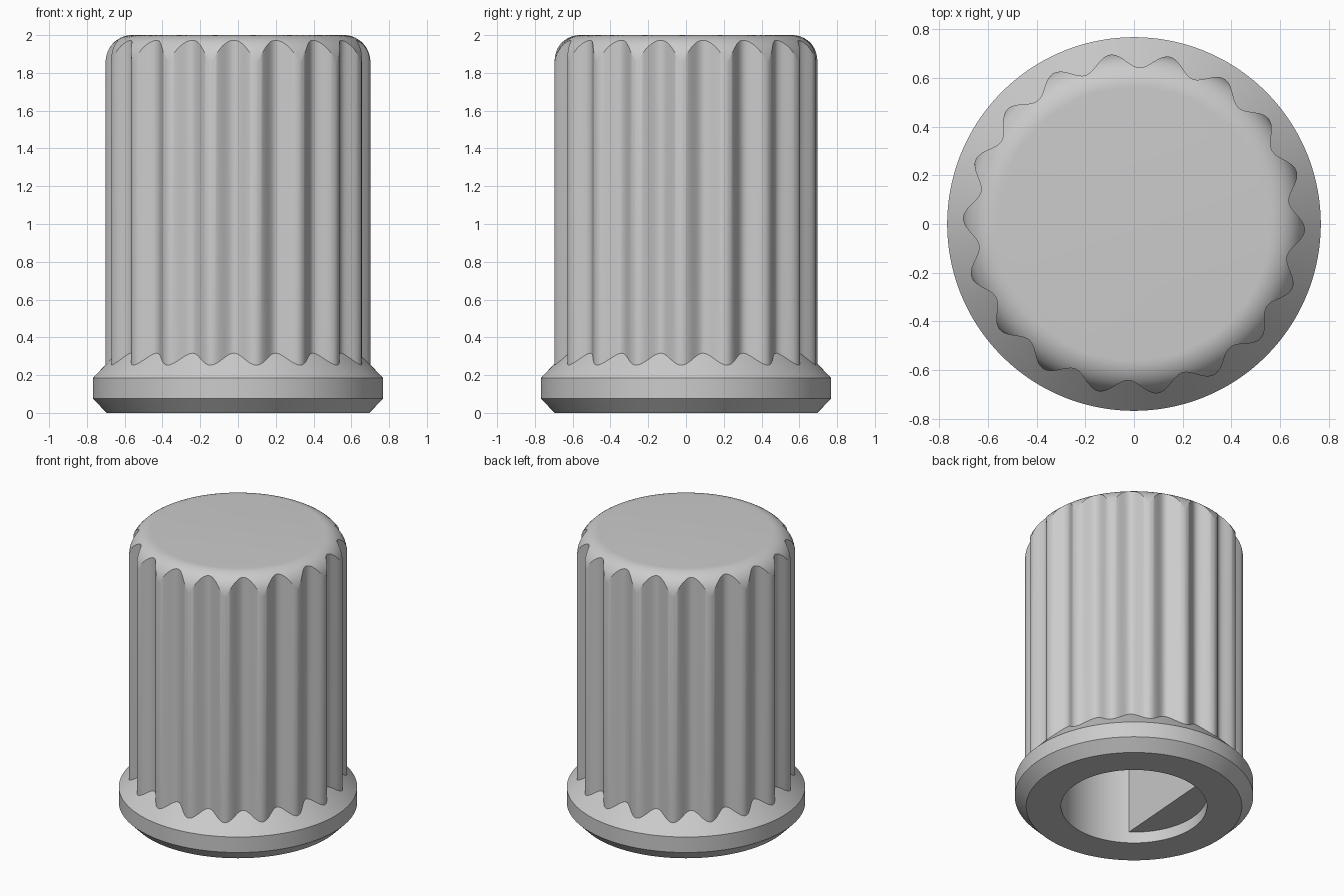
import bpy, bmesh, math

if "Cube" in bpy.data.objects:
    bpy.data.objects.remove(bpy.data.objects["Cube"])

N = 360                       # one column per degree
LOBES, PHASE = 18, math.radians(-2)
R_MEAN, AMP = 0.673, 0.030    # fluted grip radius
FIL_R, FIL = 0.56, 0.14       # flat top radius and rounding of the top edge
BORE, BORE_TOP = 0.47, 1.3
FLAT_DIR = math.radians(176)  # direction of the flat in the D-shaped bore
FLAT = BORE * math.cos(math.radians(58))


def grip(a):
    return R_MEAN + AMP * math.cos(LOBES * (a - PHASE))


def bore(a):
    c = math.cos(a - FLAT_DIR)
    return min(BORE, FLAT / c) if c > 0.01 else BORE


def column(a):
    """Section of the knob at angle a, from bore roof round to the top face."""
    r, d = grip(a), bore(a)
    pts = [(d, BORE_TOP), (d, 0.08), (BORE, 0.08), (BORE, 0)]      # stepped bore
    pts += [(0.695, 0), (0.768, 0.075), (0.768, 0.185)]            # collar
    pts.append((r, 0.185 + (0.768 - r) * 1.05))                    # sloped shoulder
    start = math.acos(min(1, (r - FIL_R) / FIL))
    for i in range(11):                                            # rounded top edge
        t = start + (math.pi / 2 - start) * i / 10
        pts.append((FIL_R + FIL * math.cos(t) if i else r, 2 - FIL + FIL * math.sin(t)))
    return pts


# knob: one closed shell swept round the axis
bm = bmesh.new()
cols = []
for k in range(N):
    a = math.radians(k)
    cols.append([bm.verts.new((r * math.cos(a), r * math.sin(a), z)) for r, z in column(a)])
for k in range(N):
    c, n = cols[k], cols[(k + 1) % N]
    for j in range(len(c) - 1):
        bm.faces.new((c[j], n[j], n[j + 1], c[j + 1]))
bm.faces.new([c[-1] for c in cols])      # top face
bm.faces.new([c[0] for c in cols])       # bore roof
bmesh.ops.remove_doubles(bm, verts=bm.verts, dist=1e-5)
bmesh.ops.recalc_face_normals(bm, faces=bm.faces)

mesh = bpy.data.meshes.new("fluted_knob")
bm.to_mesh(mesh)
bm.free()
knob = bpy.data.objects.new("fluted_knob", mesh)
bpy.context.collection.objects.link(knob)

grey = bpy.data.materials.new("grey")
grey.diffuse_color = (0.6, 0.6, 0.6, 1)
grey.use_nodes = True
grey.node_tree.nodes["Principled BSDF"].inputs["Base Color"].default_value = grey.diffuse_color
mesh.materials.append(grey)

bpy.context.view_layer.objects.active = knob
knob.select_set(True)
bpy.ops.object.shade_smooth_by_angle(angle=math.radians(30))
